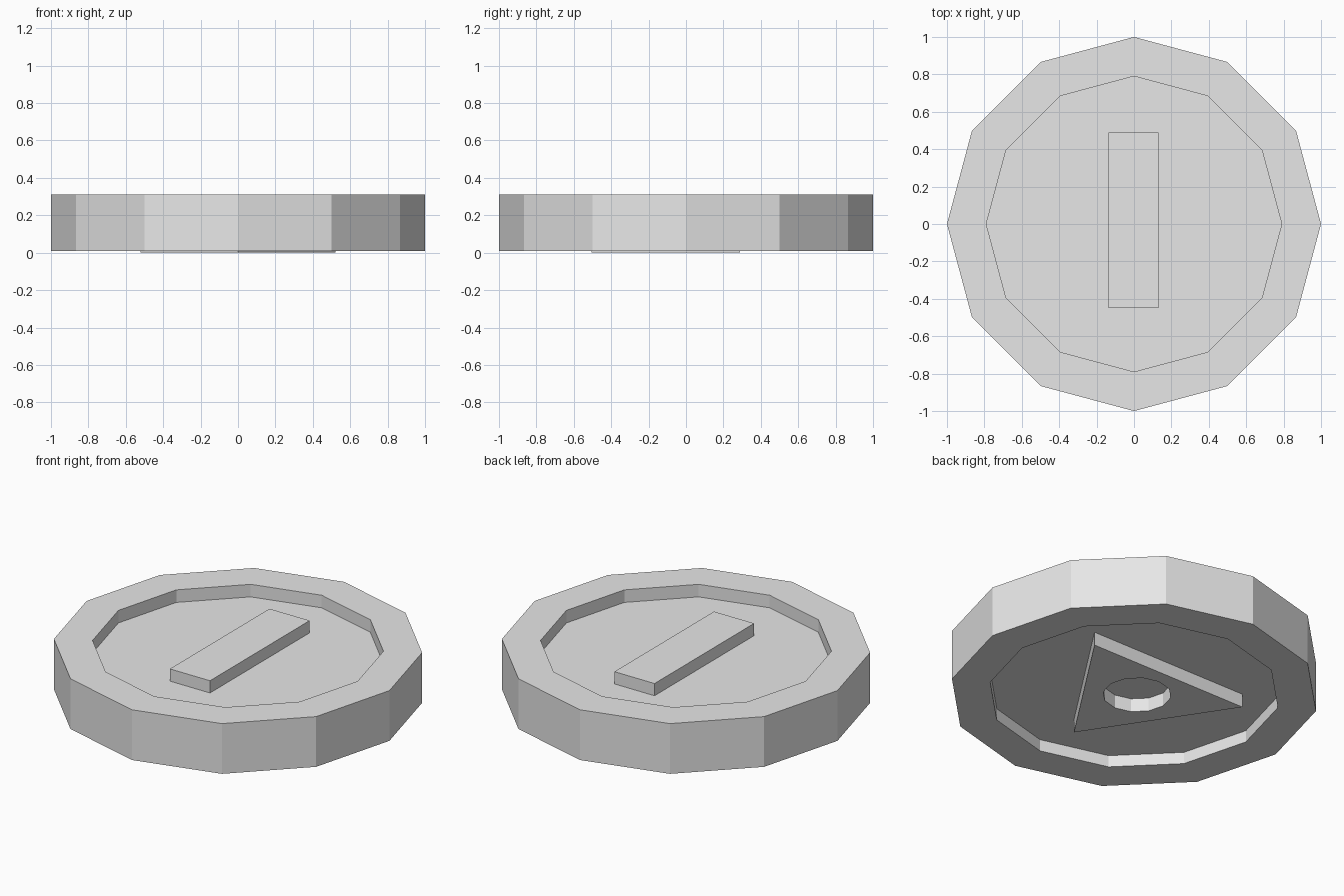
import bpy, bmesh
from math import pi, cos, sin
from mathutils import Matrix, Vector

cube = bpy.data.objects.get("Cube")
if cube:
    bpy.data.objects.remove(cube, do_unlink=True)

SIDES = 12
FLOOR_TOP, FLOOR_BOTTOM = 0.235, 0.08

grey = bpy.data.materials.new("light_grey")
grey.use_nodes = True
grey.diffuse_color = (0.8, 0.8, 0.8, 1)
grey.node_tree.nodes["Principled BSDF"].inputs["Base Color"].default_value = (0.8, 0.8, 0.8, 1)


def finish(bm, name):
    bmesh.ops.recalc_face_normals(bm, faces=bm.faces)
    mesh = bpy.data.meshes.new(name)
    bm.to_mesh(mesh)
    bm.free()
    mesh.materials.append(grey)
    obj = bpy.data.objects.new(name, mesh)
    bpy.context.collection.objects.link(obj)
    return obj


def loop_edges(bm, points):
    verts = [bm.verts.new(p) for p in points]
    return [bm.edges.new((v, verts[i - 1])) for i, v in enumerate(verts)]


def plate(name, outlines, z0, z1):
    """Extrude a flat outline, with optional hole outlines, from z0 to z1."""
    bm = bmesh.new()
    edges = []
    for outline in outlines:
        edges += loop_edges(bm, [(x, y, z0) for x, y in outline])
    bmesh.ops.triangle_fill(bm, edges=edges, use_beauty=True)
    out = bmesh.ops.extrude_face_region(bm, geom=bm.faces[:], use_keep_orig=True)
    moved = [g for g in out["geom"] if isinstance(g, bmesh.types.BMVert)]
    bmesh.ops.translate(bm, verts=moved, vec=(0, 0, z1 - z0))
    return finish(bm, name)


# Coin body: a lathed profile with a raised rim on both faces
profile = [(0, FLOOR_TOP), (0.79, FLOOR_TOP), (0.79, 0.31), (1, 0.31),
           (1, 0.01), (0.79, 0.01), (0.79, FLOOR_BOTTOM), (0, FLOOR_BOTTOM)]
bm = bmesh.new()
verts = [bm.verts.new((r, 0, z)) for r, z in profile]
edges = [bm.edges.new(pair) for pair in zip(verts, verts[1:])]
bmesh.ops.spin(bm, geom=verts + edges, cent=(0, 0, 0), axis=(0, 0, 1),
               angle=2 * pi, steps=SIDES, use_duplicate=False)
bmesh.ops.remove_doubles(bm, verts=bm.verts, dist=0.0005)
finish(bm, "coin_body")

# Raised bar on the top face
bm = bmesh.new()
low, high = Vector((-0.135, -0.45, FLOOR_TOP - 0.01)), Vector((0.13, 0.49, 0.308))
bmesh.ops.create_cube(bm, size=1, matrix=Matrix.Translation((low + high) / 2)
                      @ Matrix.Diagonal((*(high - low), 1)))
finish(bm, "top_bar")

# Raised triangle with a round hole on the underside
triangle = [(-0.522, 0.29), (0.522, 0.29), (0, -0.505)]
hole = [(0.185 * cos(2 * pi * i / SIDES), 0.025 + 0.185 * sin(2 * pi * i / SIDES))
        for i in range(SIDES)]
plate("bottom_triangle", [triangle, hole], 0, FLOOR_BOTTOM + 0.005)
